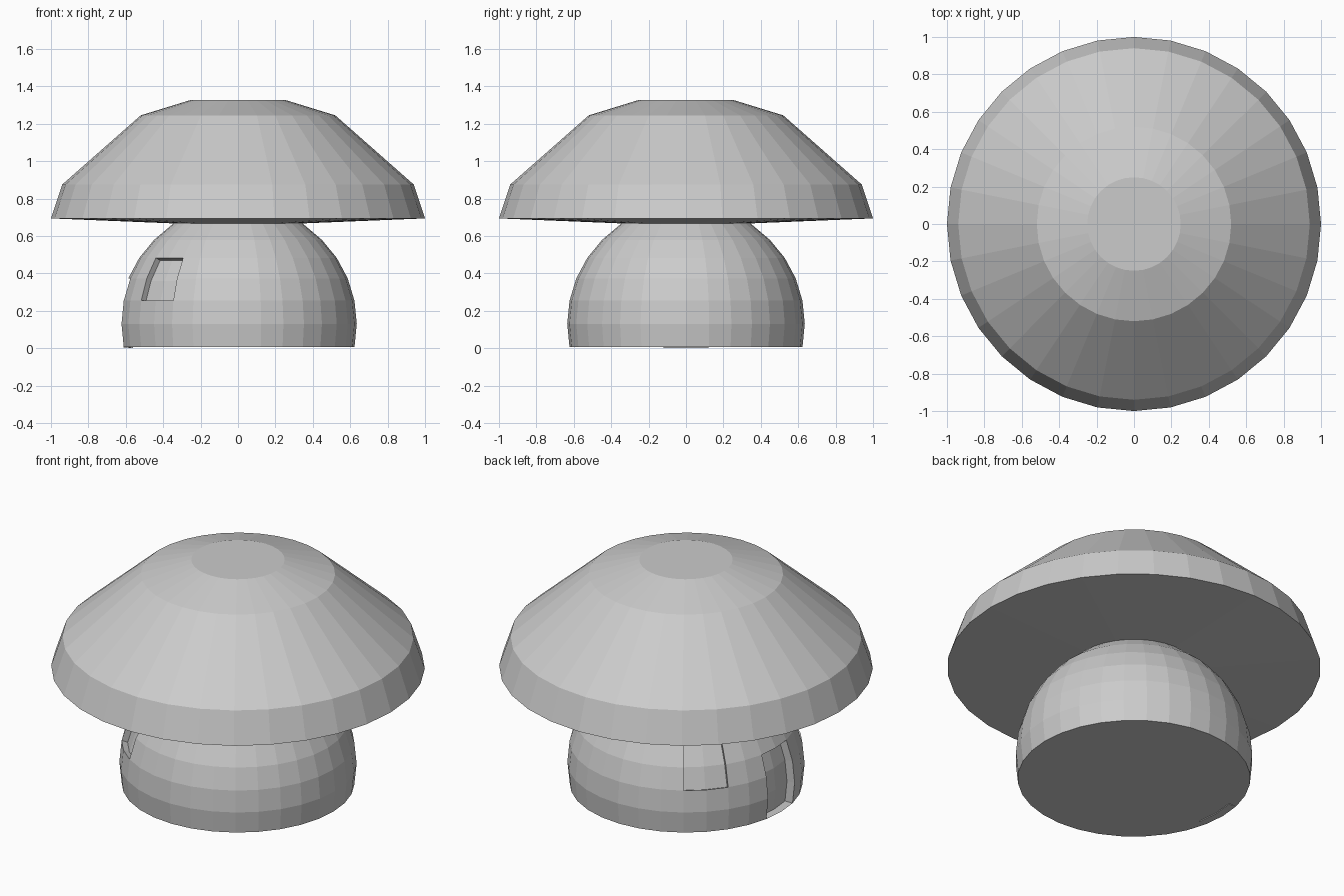
import bpy, bmesh
from math import sin, cos, pi, radians
from mathutils import Vector

if "Cube" in bpy.data.objects:
    bpy.data.objects.remove(bpy.data.objects["Cube"])

SIDES = 32


def lathe(profile, close_bottom=False, close_top=False):
    """Spin (radius, height) points into a flat-faced shell."""
    bm = bmesh.new()
    rings = [[bm.verts.new((r * cos(2 * pi * k / SIDES), r * sin(2 * pi * k / SIDES), z))
              for k in range(SIDES)] for r, z in profile]
    for a, b in zip(rings, rings[1:]):
        for k in range(SIDES):
            n = (k + 1) % SIDES
            bm.faces.new((a[k], a[n], b[n], b[k]))
    if close_bottom:
        bm.faces.new(rings[0][::-1])
    if close_top:
        bm.faces.new(rings[-1])
    return bm


def recess(bm, azimuth, z_low, z_high, depth):
    """Push a two-column patch of wall faces inwards along its mean normal."""
    facing = Vector((cos(radians(azimuth)), sin(radians(azimuth))))
    bm.normal_update()
    patch = []
    for f in bm.faces:
        c = f.calc_center_median()
        if len(f.verts) == 4 and z_low < c.z < z_high \
                and c.xy.normalized().dot(facing) > cos(radians(11)):
            patch.append(f)
    normal = sum((f.normal for f in patch), Vector()).normalized()
    out = bmesh.ops.extrude_face_region(bm, geom=patch)
    for f in patch:
        if f.is_valid:
            bm.faces.remove(f)
    moved = [v for v in out["geom"] if isinstance(v, bmesh.types.BMVert)]
    bmesh.ops.translate(bm, verts=moved, vec=-normal * depth)


def finish(name, bm):
    mesh = bpy.data.meshes.new(name)
    bm.to_mesh(mesh)
    bm.free()
    bpy.context.collection.objects.link(bpy.data.objects.new(name, mesh))


# Stem: truncated sphere, 16-ring spacing
R, CENTRE = 0.635, 0.13
stem_profile = [(R * cos(i * pi / 16), CENTRE + R * sin(i * pi / 16)) for i in range(-1, 5)]
stem = lathe(stem_profile + [(0.345, 0.667)], close_bottom=True)

# Doorway on the left side, windows on either side of it
recess(stem, 180, 0.02, 0.36, 0.05)
for azimuth in (135, 225):
    recess(stem, azimuth, 0.27, 0.47, 0.035)
finish("stem_house", stem)

# Cap: shallow underside, sloping roof, flat top
cap = lathe([(0.345, 0.667), (1.0, 0.694), (0.94, 0.875), (0.52, 1.245), (0.25, 1.328)],
            close_top=True)
finish("mushroom_cap", cap)
